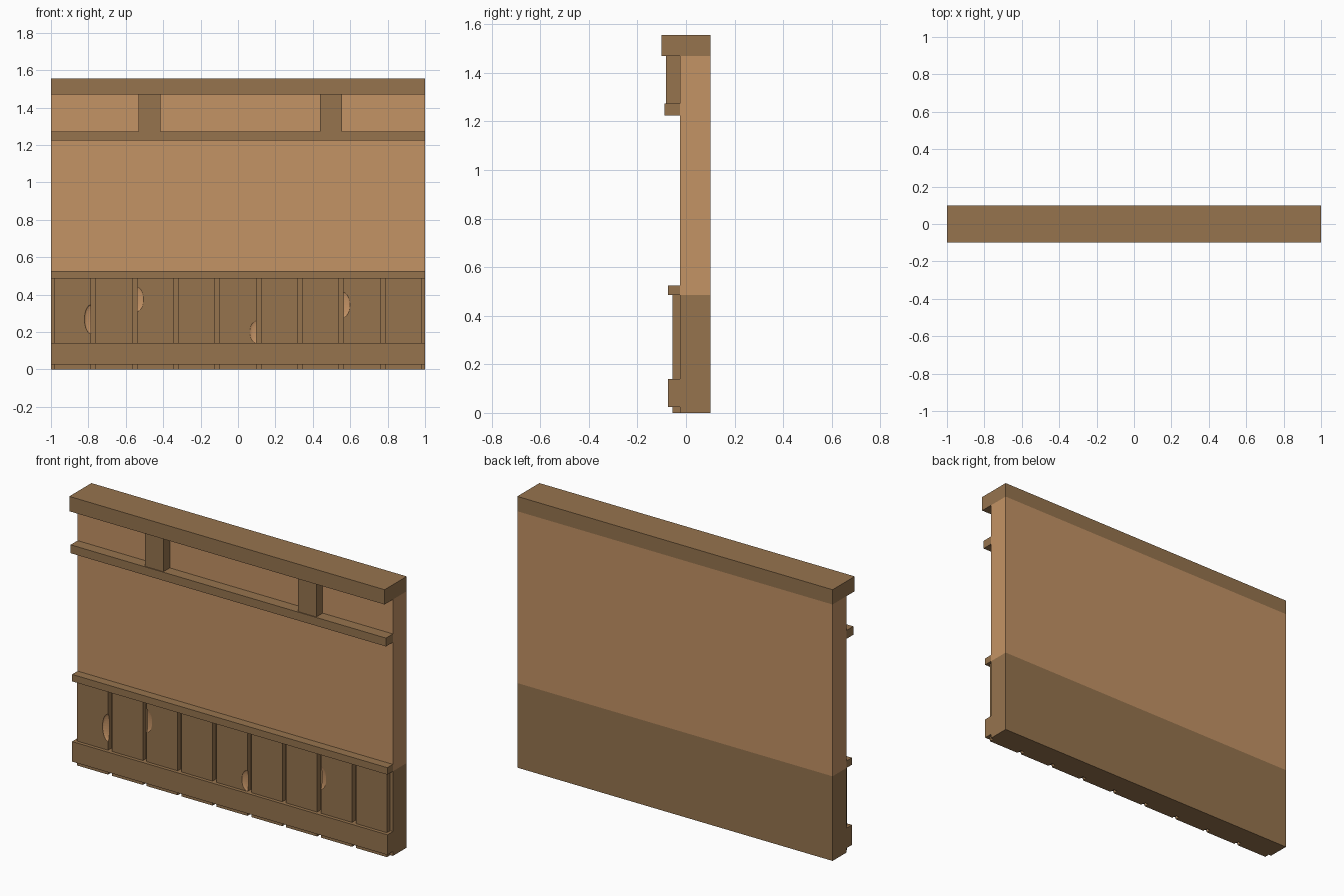
import bpy, bmesh
from mathutils import Matrix, Vector

if "Cube" in bpy.data.objects:
    bpy.data.objects.remove(bpy.data.objects["Cube"])


def material(name, rgb):
    m = bpy.data.materials.new(name)
    m.diffuse_color = (*rgb, 1)
    m.use_nodes = True
    m.node_tree.nodes["Principled BSDF"].inputs["Base Color"].default_value = m.diffuse_color
    return m


DARK = material("dark_wood", (0.305, 0.174, 0.076))
LIGHT = material("light_plaster", (0.552, 0.292, 0.130))


def finish(name, bm):
    bmesh.ops.recalc_face_normals(bm, faces=bm.faces)
    me = bpy.data.meshes.new(name)
    bm.to_mesh(me)
    bm.free()
    me.materials.append(DARK)
    me.materials.append(LIGHT)
    ob = bpy.data.objects.new(name, me)
    bpy.context.collection.objects.link(ob)
    return ob


def box_mesh(lo, hi):
    lo, hi = Vector(lo), Vector(hi)
    bm = bmesh.new()
    mat = Matrix.Translation((lo + hi) / 2) @ Matrix.Diagonal((*(hi - lo), 1))
    bmesh.ops.create_cube(bm, size=1, matrix=mat)
    return bm


def box(name, lo, hi):
    return finish(name, box_mesh(lo, hi))


WALL_Y = -0.025   # front plane of the wall
SPLIT = 0.485     # height where the wall changes colour
CAP = 1.47

# Wall slab: dark below the split, light above
bm = box_mesh((-1, WALL_Y, 0), (1, 0.1, CAP))
bmesh.ops.bisect_plane(bm, geom=bm.verts[:] + bm.edges[:] + bm.faces[:],
                       plane_co=(0, 0, SPLIT), plane_no=(0, 0, 1))
for f in bm.faces:
    f.material_index = int(f.calc_center_median().z > SPLIT + 0.01)
finish("wall", bm)

# Horizontal trim: name, front y, back y, bottom z, top z
for name, y0, y1, z0, z1 in [
    ("top_cap", -0.1, 0.1, CAP, 1.555),
    ("upper_rail", -0.088, WALL_Y, 1.225, 1.273),
    ("chair_rail", -0.075, WALL_Y, SPLIT, 0.525),
    ("baseboard", -0.075, WALL_Y, 0.025, 0.14),
]:
    box(name, (-1, y0, z0), (1, y1, z1))

# Two short posts between the upper rail and the cap
for i, x in enumerate((-0.473, 0.497)):
    box(f"upper_post_{i + 1}", (x - 0.058, -0.083, 1.273), (x + 0.058, WALL_Y, CAP))

# Wainscot planks with narrow gaps
PITCH, HALF, PLANK_Y = 0.2211, 0.0985, -0.055
planks = []
for i in range(9):
    x = (i - 4) * PITCH
    planks.append(box(f"plank_{i + 1}", (x - HALF, PLANK_Y, 0), (x + HALF, WALL_Y, SPLIT)))

# Chipped plank edges: plank index, side, centre z, half height, width, depth
for i, side, z, h, w, d in [
    (0, 1, 0.268, 0.078, 0.036, 0.014),
    (2, -1, 0.375, 0.066, 0.036, 0.009),
    (4, 1, 0.20, 0.060, 0.036, 0.009),
    (7, -1, 0.345, 0.066, 0.034, 0.009),
]:
    x = (i - 4) * PITCH + side * HALF
    bm = bmesh.new()
    bmesh.ops.create_uvsphere(bm, u_segments=24, v_segments=16, radius=1,
                              matrix=Matrix.Translation((x + side * 0.0007, PLANK_Y - 0.0003, z))
                              @ Matrix.Diagonal((w, d, h, 1)))
    for f in bm.faces:
        f.material_index = 1
    cutter = finish("chip_cutter", bm)
    cutter.hide_render = True
    cutter.hide_viewport = True
    mod = planks[i].modifiers.new("chip", 'BOOLEAN')
    mod.operation = 'DIFFERENCE'
    mod.solver = 'EXACT'
    mod.object = cutter
